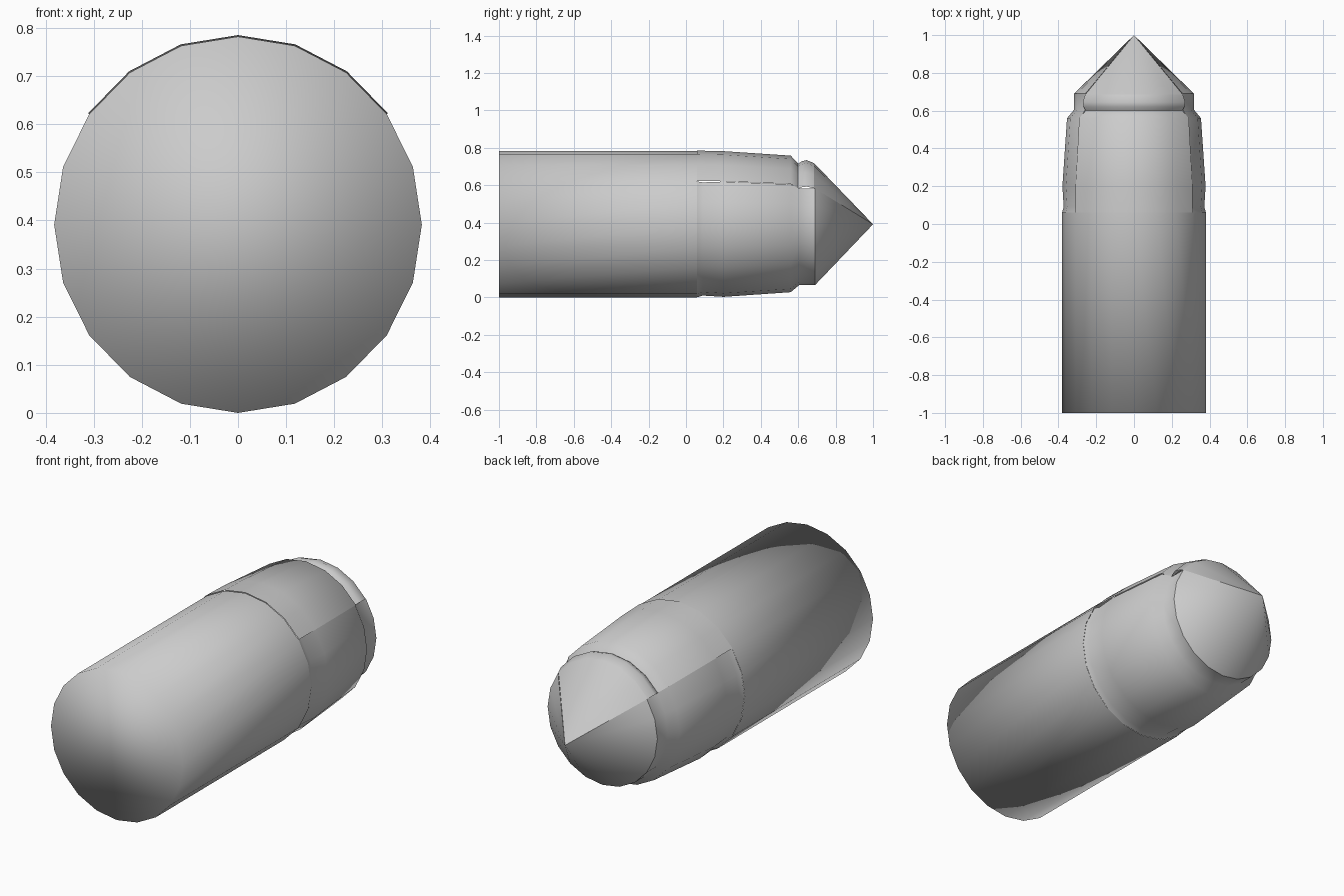
import bpy, bmesh
from math import sin, cos, radians

if "Cube" in bpy.data.objects:
    bpy.data.objects.remove(bpy.data.objects["Cube"])

CZ = 0.391      # height of the long axis
SQUASH = 0.977  # width compared with height
STEP = 18       # 20 sides around


def sweep(name, profile, first, last, cap=False):
    """Sweep a (y, radius) profile around the y axis from step first to last."""
    full = last - first == 20
    steps = range(first, last if full else last + 1)
    bm = bmesh.new()
    rings = []
    for y, r in profile:
        if r == 0:
            rings.append([bm.verts.new((0, y, CZ))])
        else:
            rings.append([bm.verts.new((r * SQUASH * cos(radians(s * STEP)), y,
                                        CZ + r * sin(radians(s * STEP)))) for s in steps])
    for a, b in zip(rings, rings[1:]):
        n = len(a)
        for i in range(n if full else n - 1):
            j = (i + 1) % n
            if len(b) == 1:
                bm.faces.new((a[i], b[0], a[j]))
            else:
                bm.faces.new((a[i], b[i], b[j], a[j]))
    if cap:
        bm.faces.new(rings[0])
    bmesh.ops.recalc_face_normals(bm, faces=bm.faces)
    # open sectors: make every normal point away from the axis
    bm.normal_update()
    for f in bm.faces:
        c = f.calc_center_median()
        if not cap and f.normal.x * c.x + f.normal.z * (c.z - CZ) < 0:
            f.normal_flip()
    me = bpy.data.meshes.new(name)
    bm.to_mesh(me)
    bm.free()
    for p in me.polygons:
        p.use_smooth = True
    ob = bpy.data.objects.new(name, me)
    bpy.context.collection.objects.link(ob)
    return ob


# rear barrel, shaded softly over its flat end
sweep("rear_barrel", [(-1, 0.391), (0.06, 0.391)], 0, 20, cap=True)

# lower wrap of the front section, with a shallow dent behind it, and its neck
sweep("lower_sleeve", [(0.06, 0.39), (0.09, 0.381), (0.2, 0.388), (0.56, 0.363),
                       (0.605, 0.325), (0.69, 0.325)], 8, 22)

# raised upper plate over the front section
sweep("upper_plate", [(0.06, 0.394), (0.2, 0.391), (0.56, 0.367), (0.6, 0.324)], 2, 8)
sweep("neck_ridge", [(0.6, 0.324), (0.62, 0.337), (0.645, 0.343), (0.685, 0.327)], 2, 8)

# pointed nose in two sectors with a crease between them
sweep("lower_nose", [(0.69, 0.325), (1, 0)], 8, 22)
sweep("upper_nose", [(0.685, 0.327), (1, 0)], 2, 8)
